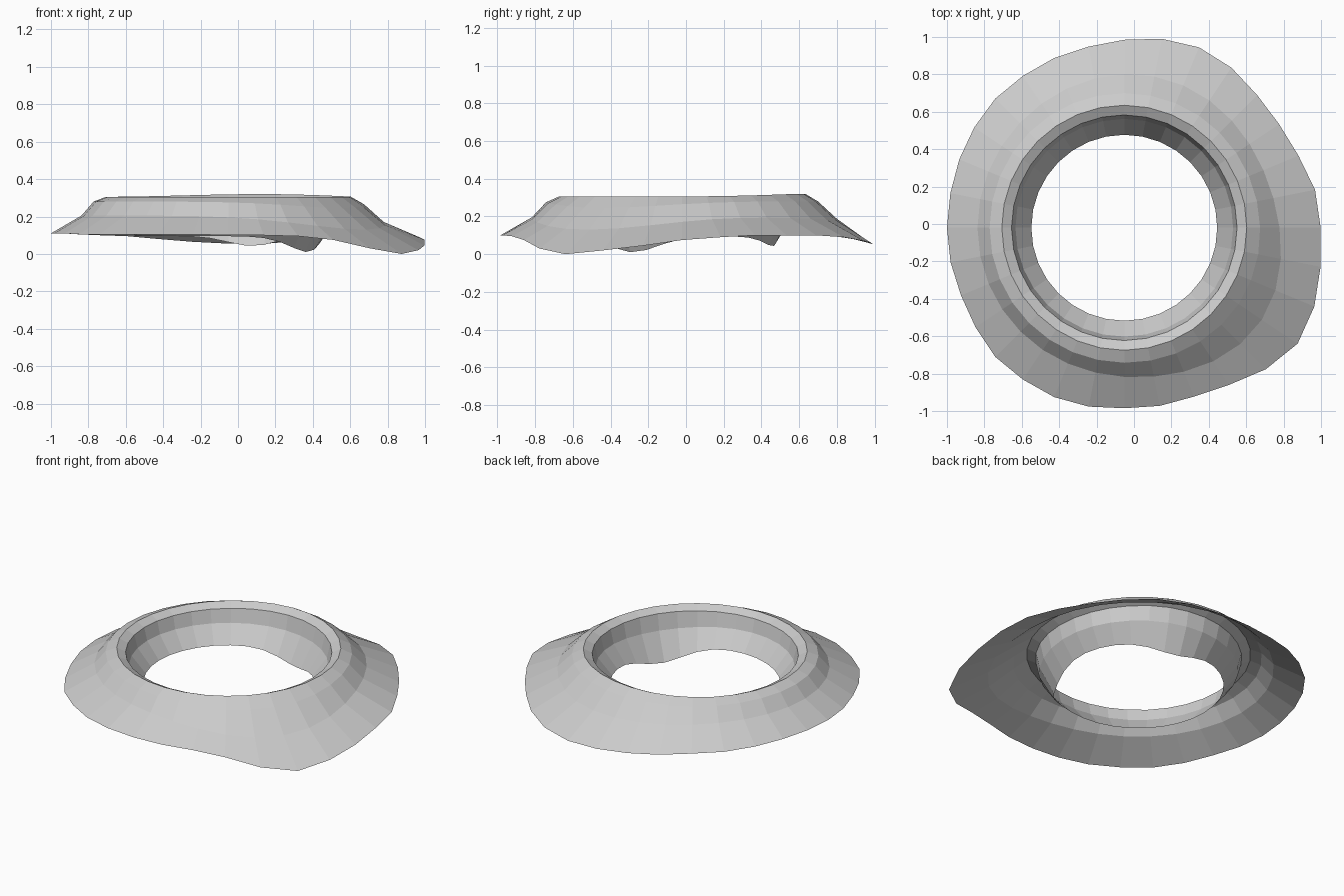
import bpy, math

N = 32
CX, CY = -0.052, -0.02

# outer edge radius and height, counter-clockwise from +x
edge_r = [1.05, 1.04, 1.008, 0.996, 1.004, 1.03, 1.044, 1.03,
          1.005, 0.987, 0.982, 0.976, 0.976, 0.965, 0.955, 0.948,
          0.948, 0.947, 0.945, 0.957, 0.976, 0.976, 0.98, 0.975,
          0.965, 0.971, 0.977, 1.01, 1.07, 1.115, 1.10, 1.07]
edge_z = [.075, .09, .10, .10, .10, .09, .07, .055,
          .055, .065, .08, .095, .10, .105, .11, .11,
          .11, .11, .11, .105, .105, .105, .105, .105,
          .10, .10, .095, .075, .03, 0, .02, .045]


def bump(a, centre, width):
    # smooth local bump around an angle, in degrees
    d = (a - centre + 180) % 360 - 180
    return math.exp(-(d / width) ** 2)


def section(i):
    # radial cross-section (radius, height) from outer edge to inner edge
    a = 360 * i / N
    dip = bump(a, -35, 38)
    back = bump(a, 75, 45)
    return [
        (edge_r[i], edge_z[i]),
        (0.785 + 0.10 * dip + 0.04 * back, 0.205 - 0.075 * dip - 0.02 * back),
        (0.72 + 0.015 * dip, 0.28 - 0.035 * dip),
        (0.655, 0.305 + 0.015 * back),
        (0.603, 0.28 + 0.012 * back),
        (0.582, 0.20 - 0.02 * dip),
        (0.497, 0.095 - 0.085 * bump(a, -32, 24) - 0.053 * bump(a, 75, 21)),
    ]


# crater wall: sweep the section around the ring
verts, faces = [], []
for i in range(N):
    a = 2 * math.pi * i / N
    for r, z in section(i):
        verts.append((CX + r * math.cos(a), CY + r * math.sin(a), z))
K = len(section(0))
for i in range(N):
    j = (i + 1) % N
    for k in range(K - 1):
        faces.append((i * K + k, i * K + k + 1, j * K + k + 1, j * K + k)[::-1])

mesh = bpy.data.meshes.new("crater_ring")
mesh.from_pydata(verts, [], faces)
mesh.update()
ring = bpy.data.objects.new("crater_ring", mesh)
bpy.context.collection.objects.link(ring)
